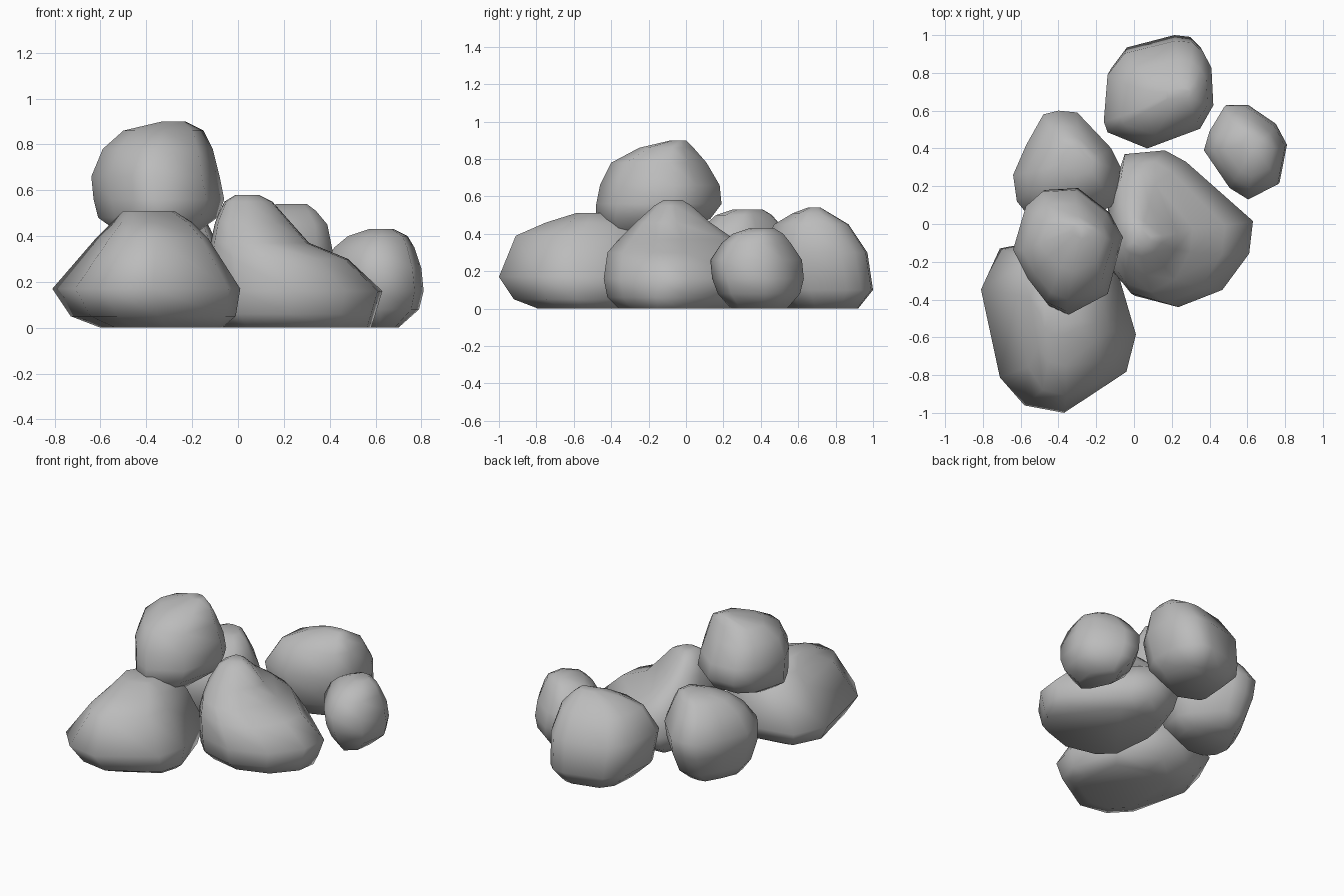
import bpy
import bmesh

default_cube = bpy.data.objects.get("Cube")
if default_cube:
    bpy.data.objects.remove(default_cube, do_unlink=True)

# One plain stone colour
stone = bpy.data.materials.new("stone grey")
stone.use_nodes = True
grey = (.5, .5, .5, 1)
stone.diffuse_color = grey
stone.node_tree.nodes["Principled BSDF"].inputs["Base Color"].default_value = grey


def normalised(outline):
    """Scale a plan outline so that its bounding box becomes the unit square."""
    xs, ys = zip(*outline)
    width, depth = max(xs) - min(xs), max(ys) - min(ys)
    return [((x - min(xs)) / width, (y - min(ys)) / depth) for x, y in outline]


def boulder(name, outline, levels):
    """Loft the plan outline through a stack of levels and cap both ends.

    A level holds height, left, right, front and back limits.
    """
    plan = normalised(outline)
    bm = bmesh.new()
    rings = []
    for height, left, right, front, back in levels:
        rings.append([bm.verts.new((left + u * (right - left),
                                    front + v * (back - front), height))
                      for u, v in plan])
    count = len(plan)
    for lower, upper in zip(rings, rings[1:]):
        for i in range(count):
            j = (i + 1) % count
            bm.faces.new((lower[i], lower[j], upper[j], upper[i]))
    bm.faces.new(rings[0])
    bm.faces.new(rings[-1])
    bmesh.ops.recalc_face_normals(bm, faces=bm.faces[:])
    for face in bm.faces:
        face.smooth = True
    mesh = bpy.data.meshes.new(name)
    bm.to_mesh(mesh)
    bm.free()
    mesh.materials.append(stone)
    rock = bpy.data.objects.new(name, mesh)
    bpy.context.collection.objects.link(rock)
    return rock


# Long boulder lying at the front
boulder(
    "front_boulder",
    outline=[(-.81, -.34), (-.71, -.12), (-.4, -.06), (-.1, -.2), (.01, -.58),
             (-.04, -.78), (-.37, -1), (-.58, -.96), (-.71, -.81)],
    levels=[(0, -.6, -.07, -.79, -.26),
            (.05, -.73, -.01, -.92, -.17),
            (.17, -.81, .01, -1, -.07),
            (.39, -.62, -.13, -.91, -.15),
            (.46, -.55, -.2, -.75, -.24),
            (.51, -.5, -.28, -.59, -.42)],
)

# Boulder resting on top of the pile
boulder(
    "top_boulder",
    outline=[(-.64, -.14), (-.57, .1), (-.48, .18), (-.3, .19), (-.13, .06),
             (-.06, -.07), (-.14, -.37), (-.35, -.48), (-.46, -.43),
             (-.56, -.3)],
    levels=[(.35, -.43, -.27, -.36, -.18),
            (.48, -.61, -.09, -.48, .13),
            (.56, -.63, -.06, -.48, .19),
            (.66, -.64, -.08, -.46, .18),
            (.78, -.59, -.11, -.4, .11),
            (.86, -.5, -.15, -.25, .04),
            (.9, -.33, -.23, -.08, 0)],
)

# Broad peaked boulder in the middle, with a shoulder on its right
boulder(
    "peaked_boulder",
    outline=[(-.14, .1), (-.05, .37), (.16, .39), (.27, .33), (.62, .02),
             (.6, -.15), (.46, -.34), (.23, -.43), (0, -.37), (-.11, -.25)],
    levels=[(0, -.08, .58, -.36, .25),
            (.06, -.13, .6, -.42, .34),
            (.16, -.14, .63, -.44, .39),
            (.3, -.13, .48, -.42, .33),
            (.37, -.12, .31, -.36, .26),
            (.46, -.1, .23, -.27, .13),
            (.55, -.06, .15, -.17, .03),
            (.58, -.01, .09, -.12, -.02)],
)

# Upright boulder behind the top one
boulder(
    "side_boulder",
    outline=[(-.64, .26), (-.57, .42), (-.48, .58), (-.4, .6), (-.3, .59),
             (-.12, .4), (-.07, .3), (-.1, .1), (-.35, 0), (-.54, .02),
             (-.62, .12)],
    levels=[(0, -.54, -.2, .08, .44),
            (.07, -.59, -.12, .03, .52),
            (.2, -.63, -.08, 0, .58),
            (.31, -.64, -.07, 0, .6),
            (.43, -.57, -.12, .08, .52),
            (.5, -.49, -.16, .16, .46),
            (.53, -.4, -.22, .25, .41)],
)

# Rounded boulder at the back
boulder(
    "back_boulder",
    outline=[(-.16, .55), (-.14, .81), (-.05, .93), (.22, 1), (.31, .99),
             (.37, .93), (.41, .85), (.42, .64), (.35, .51), (.07, .4),
             (-.14, .49)],
    levels=[(0, -.04, .33, .54, .92),
            (.1, -.14, .4, .44, 1),
            (.3, -.16, .42, .4, .97),
            (.45, -.07, .39, .47, .87),
            (.51, .06, .34, .57, .77),
            (.54, .17, .3, .65, .72)],
)

# Smallest stone, set apart from the rest
boulder(
    "small_stone",
    outline=[(.37, .4), (.4, .5), (.48, .63), (.6, .63), (.75, .53),
             (.81, .42), (.77, .22), (.61, .14), (.51, .2)],
    levels=[(0, .52, .7, .24, .54),
            (.08, .42, .79, .17, .61),
            (.16, .38, .81, .14, .63),
            (.26, .37, .8, .13, .62),
            (.35, .42, .77, .19, .56),
            (.4, .48, .74, .25, .52),
            (.43, .57, .68, .34, .47)],
)
